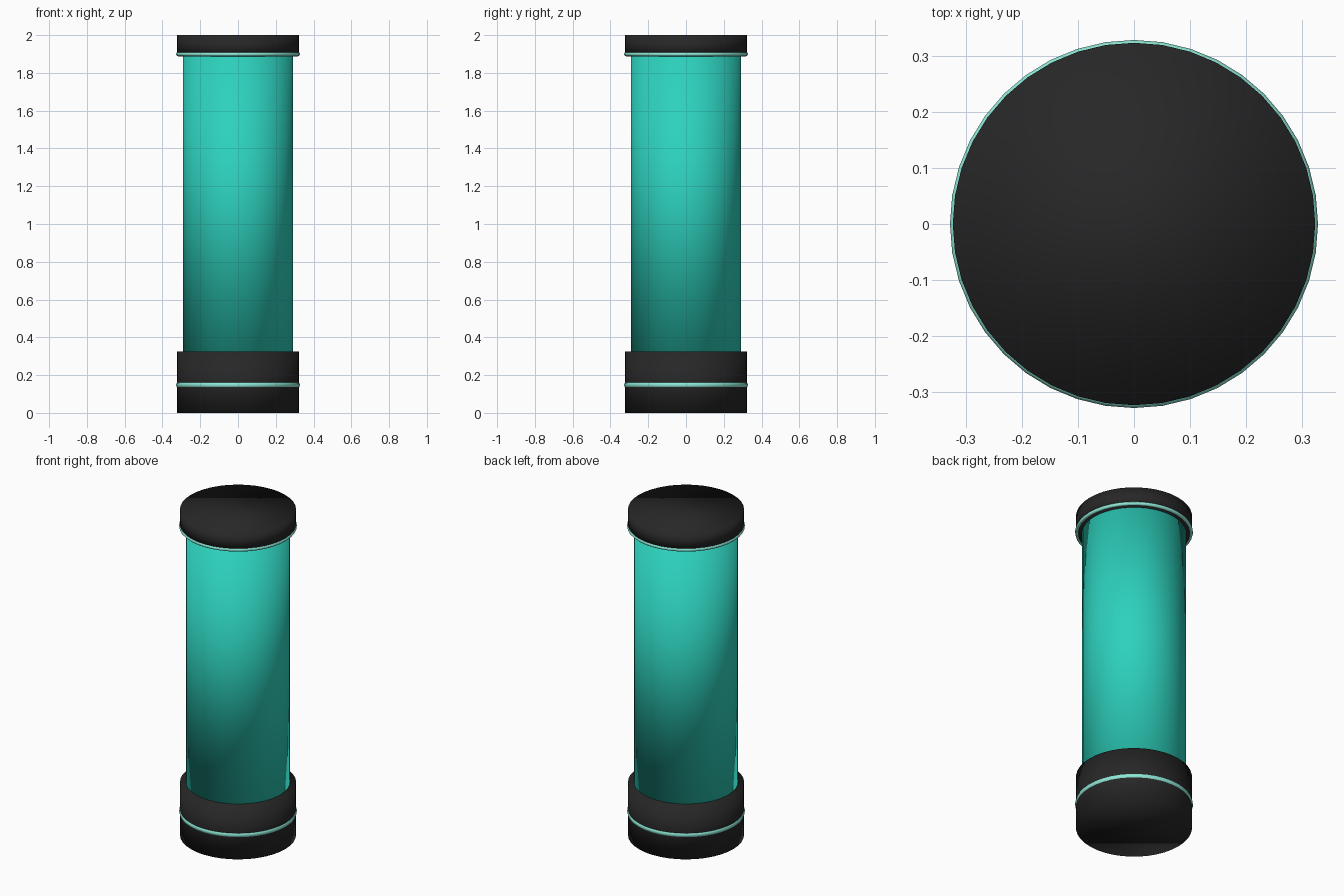
import bpy
import bmesh
import math

cube = bpy.data.objects.get("Cube")
if cube:
    bpy.data.objects.remove(cube, do_unlink=True)

SIDES = 40


def material(name, color):
    mat = bpy.data.materials.new(name)
    mat.use_nodes = True
    mat.diffuse_color = (*color, 1)
    mat.node_tree.nodes["Principled BSDF"].inputs["Base Color"].default_value = (*color, 1)
    return mat


black = material("matte black", (0.02, 0.02, 0.02))
teal = material("teal", (0.026, 0.64, 0.51))
mint = material("pale mint", (0.29, 0.86, 0.72))


def finish(obj, name, mat):
    # Smooth over the rims too, which gives the parts their soft gradient
    obj.name = obj.data.name = name
    obj.data.materials.append(mat)
    for poly in obj.data.polygons:
        poly.use_smooth = True


def cylinder(name, radius, bottom, top, mat):
    bpy.ops.mesh.primitive_cylinder_add(
        vertices=SIDES, radius=radius, depth=top - bottom,
        location=(0, 0, (bottom + top) / 2))
    finish(bpy.context.object, name, mat)


def ring(name, outer, height, z, mat):
    minor = height / 2
    bpy.ops.mesh.primitive_torus_add(
        major_segments=SIDES, minor_segments=12,
        major_radius=outer - minor, minor_radius=minor, location=(0, 0, z))
    finish(bpy.context.object, name, mat)


# Body and end caps
cylinder("tube", 0.29, 0.3, 1.92, teal)
cylinder("base_cap", 0.323, 0, 0.325, black)
cylinder("top_cap", 0.323, 1.89, 2, black)

# Trim bands
ring("base_ring", 0.328, 0.036, 0.148, mint)
ring("top_ring", 0.328, 0.022, 1.899, mint)
